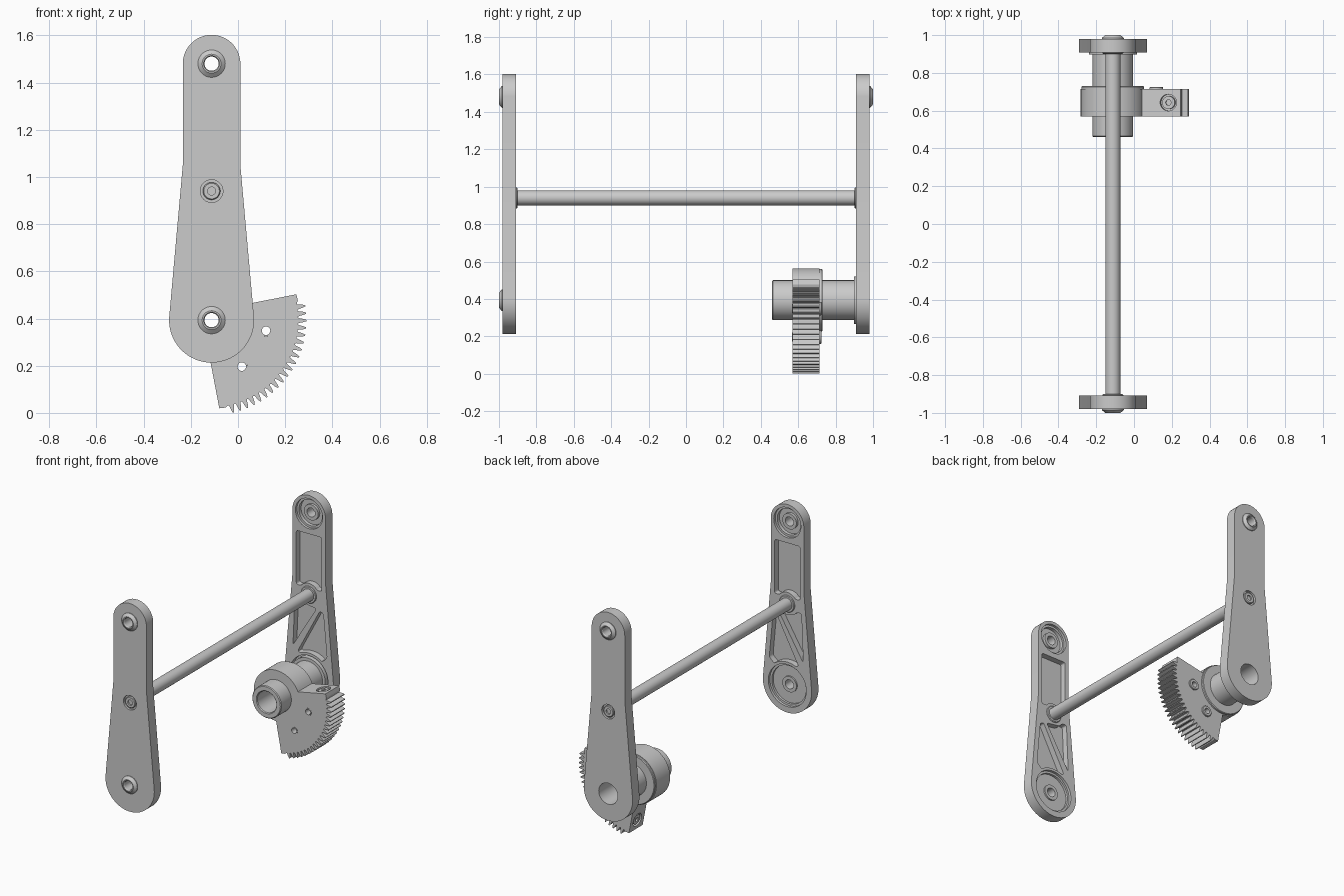
import bpy, bmesh
from math import sin, cos, pi, radians, atan2, acos, hypot
from mathutils import Vector, Matrix

if "Cube" in bpy.data.objects:
    bpy.data.objects.remove(bpy.data.objects["Cube"])

CX, LOW, MID, TOP = -0.112, 0.393, 0.94, 1.48   # arm axis and the three pivot heights


def finish(name, bm):
    bmesh.ops.recalc_face_normals(bm, faces=bm.faces)
    me = bpy.data.meshes.new(name)
    bm.to_mesh(me)
    bm.free()
    ob = bpy.data.objects.new(name, me)
    bpy.context.collection.objects.link(ob)
    return ob


def prism(name, pts, y0, y1):
    """Outline in (x from arm axis, z) extruded along y."""
    bm = bmesh.new()
    f = bm.faces.new([bm.verts.new((CX + x, y0, z)) for x, z in pts])
    r = bmesh.ops.extrude_face_region(bm, geom=[f])
    bmesh.ops.translate(bm, vec=(0, y1 - y0, 0),
                        verts=[v for v in r["geom"] if isinstance(v, bmesh.types.BMVert)])
    return finish(name, bm)


def ring(name, prof, z, x=0, n=64):
    """Closed (radius, y) section spun around a y axis."""
    bm = bmesh.new()
    rows = [[bm.verts.new((CX + x + r * cos(2 * pi * i / n), y, z + r * sin(2 * pi * i / n)))
             for r, y in prof] for i in range(n)]
    m = len(prof)
    for i in range(n):
        a, b = rows[i], rows[(i + 1) % n]
        for j in range(m):
            bm.faces.new((a[j], a[(j + 1) % m], b[(j + 1) % m], b[j]))
    return finish(name, bm)


def arc(r, a0, a1, z=0, n=24, x=0):
    return [(x + r * cos(radians(a0 + (a1 - a0) * i / n)),
             z + r * sin(radians(a0 + (a1 - a0) * i / n))) for i in range(n + 1)]


def disc(r, z, y0, y1, x=0):
    return prism("cutter", arc(r, 0, 360, z, 64, x)[:-1], y0, y1)


def rounded(pts, r=0.015):
    """Round the sharp corners of an outline."""
    out = []
    for i, p in enumerate(pts):
        p, a, b = Vector(p), Vector(pts[i - 1]), Vector(pts[(i + 1) % len(pts)])
        u, v = a - p, b - p
        if u.angle(v) > radians(155):
            out.append(tuple(p))
            continue
        s, e = p + u.normalized() * min(r, u.length / 2.2), p + v.normalized() * min(r, v.length / 2.2)
        out += [tuple((1 - t) ** 2 * s + 2 * t * (1 - t) * p + t * t * e) for t in (0, .25, .5, .75, 1)]
    return out


def cut(ob, cutters):
    bpy.context.view_layer.objects.active = ob
    for c in cutters:
        c.hide_render = True
        m = ob.modifiers.new("cut", "BOOLEAN")
        m.operation, m.solver, m.object = "DIFFERENCE", "EXACT", c
        bpy.ops.object.modifier_apply(modifier=m.name)
        bpy.data.objects.remove(c)


# Arm outline: rounded top, straight neck, tangent taper to the large lower end
RT, RB, NECK = 0.122, 0.18, 1.05
d = NECK - LOW
ta = (atan2(d, RT) - acos(RB / hypot(d, RT))) * 180 / pi
outline = arc(RT, 0, 180, TOP, 40) + [(-RT, NECK)] + arc(RB, 180 - ta, 360 + ta, LOW, 56) + [(RT, NECK)]
upper_pocket = [(-.094, 1.345), (-.094, .985)] + arc(.075, 143, 37, MID, 16) + [(.094, .985), (.094, 1.345)]
left_pocket = [(-.104, .90), (-.07, .90), (-.05, .875), (.055, .86), (-.118, .575)]
right_pocket = [(.08, .85), (-.082, .545)] + arc(.157, 115, 52, LOW, 12) + [(.133, .55), (.106, .84)]

# Front and back arms, pocketed on their inner faces
for s, side in ((-1, "front"), (1, "back")):
    arm = prism(side + "_arm", outline, s * .908, s * .98)
    floor, inn = s * .948, s * .90
    cuts = [prism("cutter", rounded(p), inn, floor) for p in (upper_pocket, left_pocket, right_pocket)]
    cuts += [disc(.1, TOP, inn, floor), disc(.14, LOW, inn, s * .94)]
    cuts += [disc(.045, TOP, inn, s * 1.1), disc(.048, MID, s * .965, s * 1.1)]
    cuts += [disc(.045 if s < 0 else .07, LOW, inn, s * 1.1)]
    cut(arm, cuts)
    # Pivot bushings with a chamfered outer nose
    for z, tag in ((TOP, "upper"), (LOW, "lower")):
        if s > 0 and z == LOW:
            continue
        ring(f"{side}_{tag}_bushing", [(.03, s * .93), (.052, s * .93), (.052, s * .948), (.045, s * .948),
             (.045, s * .98), (.058, s * .98), (.058, s * .985), (.04, s * 1.0), (.034, s * 1.0), (.03, s * .994)], z)
        # Stepped seat inside the round pocket
        R = .1 if z == TOP else .14
        ring(f"{side}_{tag}_seat", [(R - .014, s * .925), (R + .001, s * .925),
             (R + .001, s * .95), (R - .014, s * .95)], z)
    # Rod screw in its counterbore
    ring(side + "_rod_screw", [(.017, s * .969), (.001, s * .969), (.001, s * .964), (.037, s * .964),
         (.037, s * .975), (.033, s * .979), (.017, s * .979)], MID)
    # Shoulder where the rod meets the arm
    ring(side + "_rod_collar", [(.038, s * .901), (.052, s * .901), (.056, s * .905), (.056, s * .91), (.038, s * .91)], MID)

# Cross rod
prism("cross_rod", arc(.04, 0, 360, MID, 48)[:-1], -.91, .91)

# Pivot tube with bore and seating flange
ring("pivot_tube", [(.07, .465), (.075, .46), (.102, .46), (.107, .465), (.107, .898), (.127, .898),
                    (.127, .941), (.07, .941)], LOW)

# Gear sector: hub arc, straight flanks and 20 teeth
AX, HALF = -34, 51
gear = arc(.17, AX + 58, AX + 302, LOW, 60) + arc(.375, AX - HALF, AX - HALF + 4, LOW, 2)
for i in range(20):
    a = AX - 42.75 + 4.5 * i
    for r, o in ((.367, -1.95), (.372, -1.5), (.388, -1.05), (.402, -.4),
                 (.402, .4), (.388, 1.05), (.372, 1.5), (.367, 1.95)):
        gear.append((r * cos(radians(a + o)), LOW + r * sin(radians(a + o))))
gear += arc(.375, AX + HALF - 4, AX + HALF, LOW, 2)
sector = prism("gear_sector", gear, .57, .715)
cuts = [disc(.1, LOW, .5, .8)]
bolts = [(.235 * cos(radians(a)), LOW + .235 * sin(radians(a))) for a in (AX + 23, AX - 23)]
for x, z in bolts:
    cuts.append(disc(.024, z, .5, .8, x))
# Counterbored clamp screws sunk in both flanks
screws = []
for k in (1, -1):
    along, normal = radians(AX + k * 44), radians(AX + k * 134)
    base = Vector((CX + .058 * cos(normal) + .298 * cos(along) * 1.0, .643, LOW + .058 * sin(normal) + .298 * sin(along)))
    nv = Vector((cos(normal), 0, sin(normal)))
    p0, p1 = (Vector((CX + r * cos(radians(AX + k * a)), .643, LOW + r * sin(radians(AX + k * a))))
              for r, a in ((.17, 58), (.375, HALF)))
    edge = p0.lerp(p1, .68)
    e = (p1 - p0).normalized()
    nv = Vector((-e.z, 0, e.x)) * k
    rot = nv.to_track_quat("Z", "Y").to_matrix().to_4x4()
    for name, rad, lo, hi in (("cutter", .044, -.025, .05), ("clamp_screw", .034, -.027, -.004), ("socket", .016, -.014, .05)):
        bm = bmesh.new()
        bmesh.ops.create_cone(bm, cap_ends=True, segments=6 if name == "socket" else 40,
                              radius1=rad, radius2=rad, depth=hi - lo,
                              matrix=Matrix.Translation(edge + nv * (lo + hi) / 2) @ rot)
        ob = finish(name, bm)
        if name == "cutter":
            cuts.append(ob)
        elif name == "socket":
            cut(screws[-1], [ob])
        else:
            screws.append(ob)
cut(sector, cuts)

# Sleeves in the sector holes, standing proud on the rear face
for i, (x, z) in enumerate(bolts):
    ring(f"sector_sleeve_{i + 1}", [(.018, .568), (.024, .568), (.024, .715), (.036, .715), (.036, .722),
                                    (.033, .725), (.018, .725)], z, x, 40)

# Hub collar behind the sector
ring("hub_collar", [(.1, .71), (.166, .71), (.166, .726), (.162, .73), (.1, .73)], LOW)

# Smooth round surfaces, keep edges sharp
bpy.ops.object.select_all(action="DESELECT")
for ob in bpy.context.scene.objects:
    ob.select_set(True)
    bpy.context.view_layer.objects.active = ob
bpy.ops.object.shade_smooth_by_angle(angle=radians(25))
